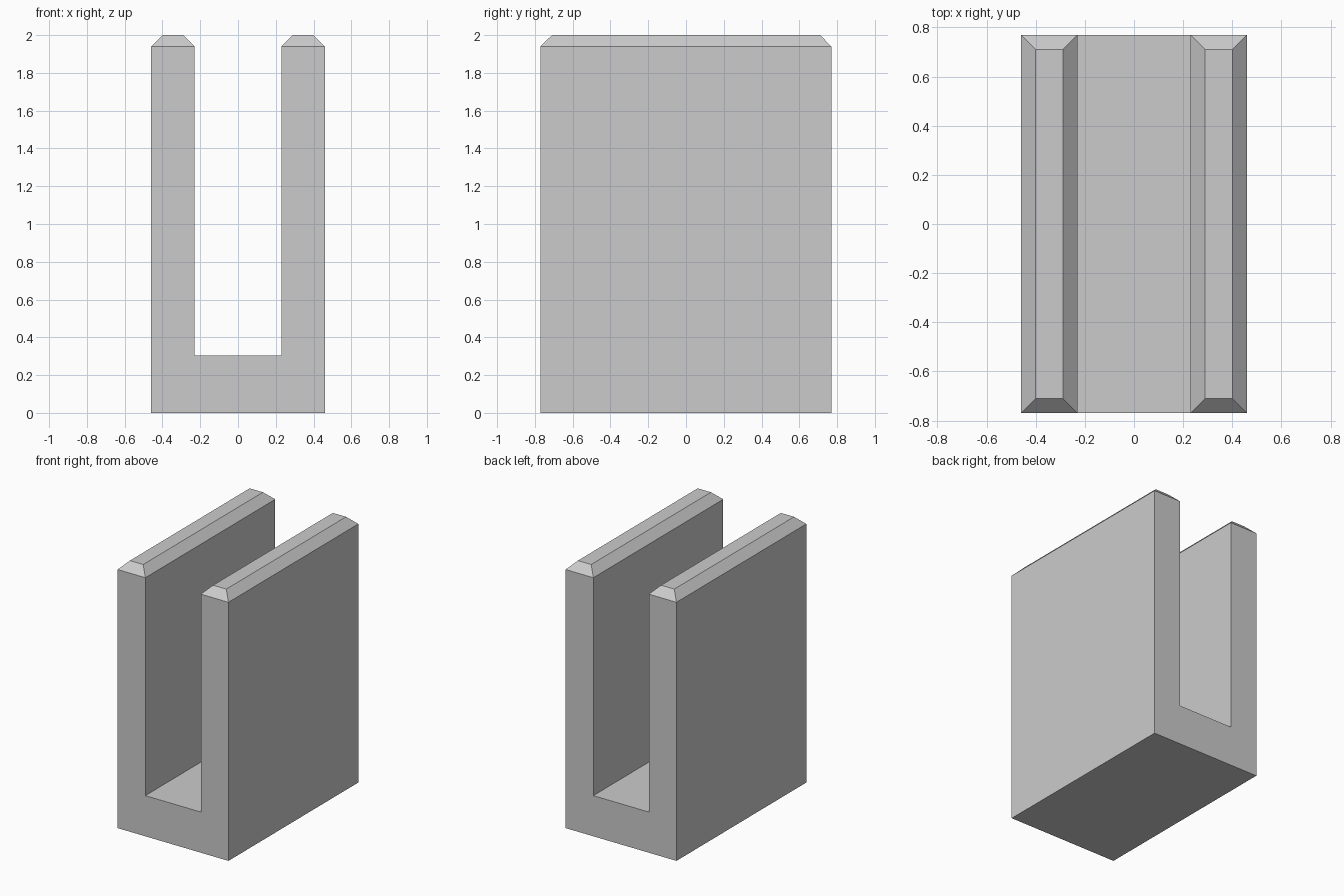
import bpy, bmesh

cube = bpy.data.objects.get("Cube")
if cube:
    bpy.data.objects.remove(cube, do_unlink=True)

HALF_WIDTH, HALF_SLOT, HALF_DEPTH = 0.46, 0.23, 0.77
FLOOR, WALL_TOP, CHAMFER = 0.305, 1.94, 0.06

# Single grey material
grey = bpy.data.materials.new("light_grey")
grey.use_nodes = True
colour = (0.6, 0.6, 0.6, 1)
grey.diffuse_color = colour
grey.node_tree.nodes["Principled BSDF"].inputs["Base Color"].default_value = colour

# U-shaped profile, mirrored about the centre and extruded front to back
half = [(HALF_WIDTH, 0), (HALF_WIDTH, WALL_TOP), (HALF_SLOT, WALL_TOP), (HALF_SLOT, FLOOR)]
profile = half + [(-x, z) for x, z in reversed(half)]
bm = bmesh.new()
front = bm.faces.new([bm.verts.new((x, -HALF_DEPTH, z)) for x, z in profile])
back = bmesh.ops.extrude_face_region(bm, geom=[front], use_keep_orig=True)
bmesh.ops.translate(bm, vec=(0, 2 * HALF_DEPTH, 0),
                    verts=[v for v in back["geom"] if isinstance(v, bmesh.types.BMVert)])
bmesh.ops.recalc_face_normals(bm, faces=bm.faces[:])

# Raised, chamfered caps on both wall tops
bm.normal_update()
tops = [f for f in bm.faces if f.normal.z > 0.9 and f.calc_center_median().z > 1]
bmesh.ops.inset_individual(bm, faces=tops, thickness=CHAMFER, depth=CHAMFER,
                           use_even_offset=True)
bmesh.ops.recalc_face_normals(bm, faces=bm.faces[:])

mesh = bpy.data.meshes.new("slotted_block")
bm.to_mesh(mesh)
bm.free()
mesh.materials.append(grey)
block = bpy.data.objects.new("slotted_block", mesh)
bpy.context.collection.objects.link(block)
